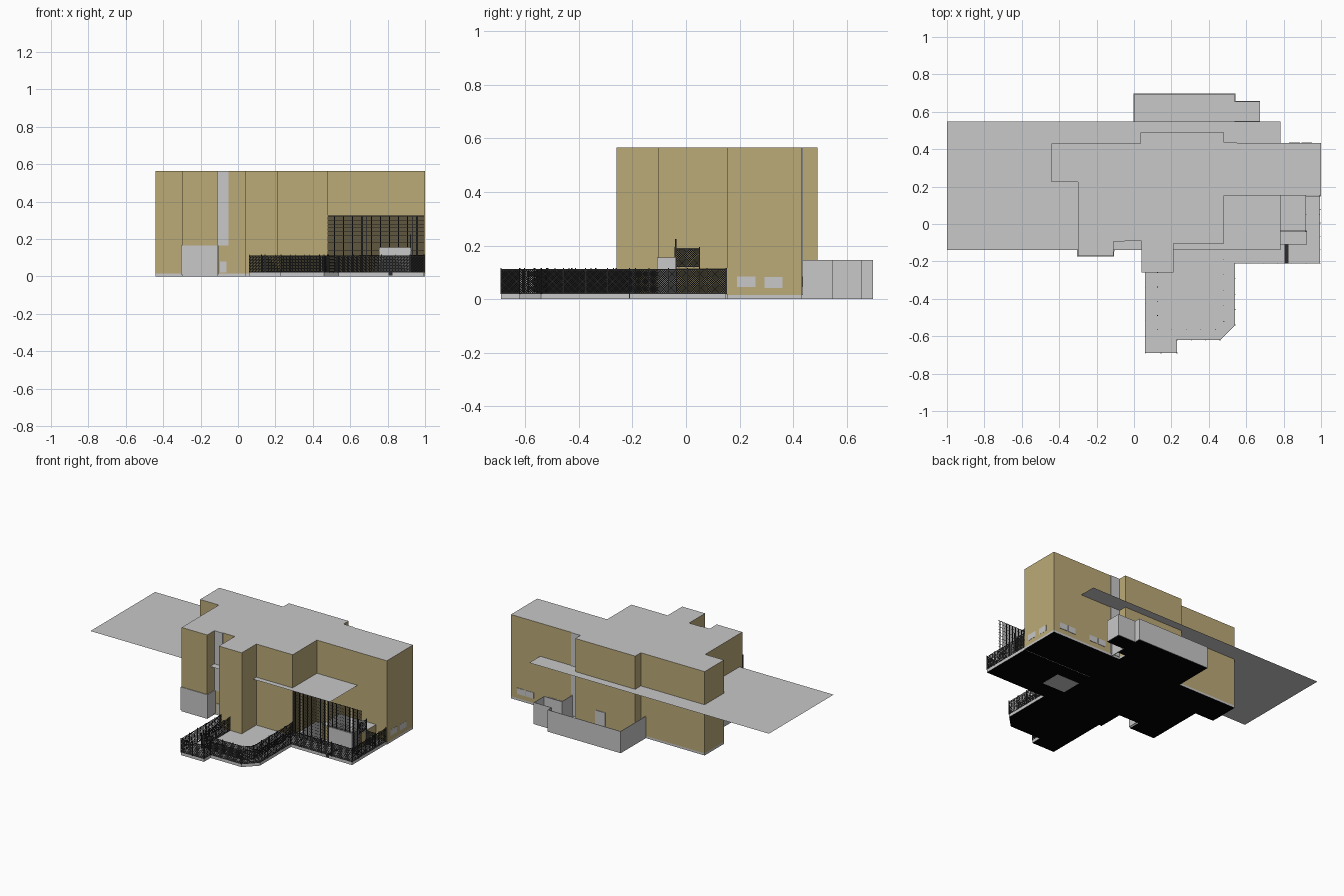
import bpy, bmesh, math
from mathutils import Vector

if "Cube" in bpy.data.objects:
    bpy.data.objects.remove(bpy.data.objects["Cube"])


def material(name, col):
    m = bpy.data.materials.new(name)
    m.diffuse_color = (*col, 1)
    m.use_nodes = True
    m.node_tree.nodes["Principled BSDF"].inputs["Base Color"].default_value = m.diffuse_color
    return m


TAN = material("tan_wall", (0.50, 0.40, 0.185))
GREY = material("light_grey", (0.58, 0.58, 0.58))
DARK = material("charcoal_wire", (0.025, 0.025, 0.025))
BLACK = material("black_underside", (0.0, 0.0, 0.0))


def finish(name, bm, mats):
    me = bpy.data.meshes.new(name)
    bm.to_mesh(me)
    bm.free()
    for m in mats:
        me.materials.append(m)
    ob = bpy.data.objects.new(name, me)
    bpy.context.collection.objects.link(ob)
    return ob


def prism(name, pts, z0, z1, side, top=None, bottom=None):
    """Extruded outline; colours chosen by face direction."""
    bm = bmesh.new()
    f = bm.faces.new([bm.verts.new((x, y, z0)) for x, y in pts])
    r = bmesh.ops.extrude_face_region(bm, geom=[f])
    vs = [v for v in r["geom"] if isinstance(v, bmesh.types.BMVert)]
    bmesh.ops.translate(bm, verts=vs, vec=(0, 0, z1 - z0))
    bmesh.ops.recalc_face_normals(bm, faces=bm.faces)
    for f in bm.faces:
        f.material_index = 1 if f.normal.z > 0.5 else 2 if f.normal.z < -0.5 else 0
    return finish(name, bm, [side, top or side, bottom or side])


def box(name, x0, x1, y0, y1, z0, z1, side, top=None):
    return prism(name, [(x0, y0), (x1, y0), (x1, y1), (x0, y1)], z0, z1, side, top)


def wall(name, path, z0, z1, mat, t=0.005):
    """Thin upright wall along a path."""
    bm = bmesh.new()
    lo = [bm.verts.new((x, y, z0)) for x, y in path]
    hi = [bm.verts.new((x, y, z1)) for x, y in path]
    for i in range(len(path) - 1):
        bm.faces.new((lo[i], lo[i + 1], hi[i + 1], hi[i]))
    ob = finish(name, bm, [mat])
    s = ob.modifiers.new("thickness", "SOLIDIFY")
    s.thickness = t
    s.offset = 0
    return ob


def fence(name, path, z0, z1, gap=0.008, w=0.003, upright=False, posts=True):
    """Wire mesh panels made of flat strips, with rails and posts."""
    bm = bmesh.new()
    h = z1 - z0
    for a, b in zip(path, path[1:]):
        a, b = Vector((*a, z0)), Vector((*b, z0))
        L = (b - a).length
        d = (b - a) / L
        n = Vector((-d.y, d.x, 0))

        def strip(u0, v0, u1, v1, w=w):
            e = Vector((u1 - u0, v1 - v0)).normalized() * w / 2
            cs = [(u0 - e.y, v0 + e.x), (u0 + e.y, v0 - e.x),
                  (u1 + e.y, v1 - e.x), (u1 - e.y, v1 + e.x)]
            bm.faces.new([bm.verts.new(a + d * u + Vector((0, 0, v))) for u, v in cs])

        if upright:
            for i in range(int(L / gap) + 1):
                strip(i * gap, 0, i * gap, h)
            for i in range(1, int(h / 0.02)):
                strip(0, i * 0.02, L, i * 0.02, 0.002)
        else:
            for i in range(int((L + h) / gap) + 1):
                u = i * gap - h
                lo, hi = max(u, 0), min(u + h, L)
                if hi - lo > 0.001:
                    strip(lo, lo - u, hi, hi - u)
                    strip(lo, h - lo + u, hi, h - hi + u)
        strip(0, 0.002, L, 0.002, 0.004)
        strip(0, h - 0.002, L, h - 0.002, 0.004)
        # square posts
        k = max(1, round(L / 0.08))
        for i in range(k + 1 if posts else 0):
            c = a + d * (L * i / k)
            r = bmesh.ops.create_cube(bm, size=1)["verts"]
            for v in r:
                v.co = c + d * v.co.x * 0.004 + n * v.co.y * 0.004 + \
                    Vector((0, 0, (v.co.z + 0.5) * (h + 0.005)))
    return finish(name, bm, [DARK])


# main building volume
plan = [(-.44, .43), (.035, .43), (.035, .49), (.48, .49), (.48, .432), (1, .432),
        (1, .153), (.48, .153), (.48, -.105), (.21, -.105), (.21, -.26), (.04, -.26),
        (.04, -.09), (-.11, -.09), (-.11, -.17), (-.30, -.17), (-.30, .225), (-.44, .225)]
prism("building", plan, .015, .565, TAN, GREY)
prism("building_base", plan, .001, .015, GREY, GREY, BLACK)

# thin horizontal canopy sheet passing through the building
bm = bmesh.new()
bm.faces.new([bm.verts.new((x, y, .342)) for x, y in
              [(-1, -.14), (.783, -.14), (.783, .547), (-1, .547)]])
finish("canopy_sheet", bm, [GREY])

# front terrace slab
edge = [(.06, -.25), (.06, -.69), (.23, -.69), (.23, -.62), (.46, -.62), (.54, -.54),
        (.54, -.21), (.995, -.21), (.995, .15)]
prism("terrace", edge + [(.48, .15), (.48, -.105), (.21, -.105), (.21, -.25)],
      .001, .02, GREY, GREY, BLACK)
box("underside_hatch", .48, .65, -.09, .05, 0, .003, GREY)

# mesh fences
fence("outer_fence", edge, .02, .112)
fence("inner_fence", [(.125, -.26), (.125, -.565), (.435, -.565), (.48, -.52),
                      (.48, -.105)], .02, .112)
fence("tall_screen", [(.48, -.105), (.995, -.105)], .02, .325, .006, .0035, True, False)

# raised landing, bin and railings behind the screen
box("landing", .65, .92, -.035, .153, .02, .115, TAN, GREY)
box("screen_box", .755, .925, -.109, -.04, .02, .155, GREY)
fence("landing_rail", [(.92, -.04), (.92, .05)], .12, .19)
fence("step_rail", [(.92, .05), (.99, .05)], .02, .115)
box("rail_post", .917, .923, -.041, -.035, .02, .225, DARK)
box("drain_strip", .805, .825, -.212, -.105, .005, .023, DARK)

# open walled yard at the back
yard = [(0, .43), (0, .695), (.54, .695), (.54, .655), (.672, .655), (.672, .548),
        (.54, .548), (.54, .432)]
wall("yard_wall", yard, .001, .147, GREY)
prism("yard_floor", yard[:-1] + [(.54, .49), (.035, .49), (.035, .43)],
      .001, .012, BLACK, GREY, BLACK)

# grey ground-floor cladding on the front left wing
wall("wing_cladding", [(-.302, .22), (-.302, -.172), (-.108, -.172), (-.108, -.09)],
     .01, .165, GREY, .006)

# tall glazing strips
box("front_glazing", -.11, -.05, -.094, -.088, .165, .565, GREY)
box("back_glazing", .48, .55, .43, .436, .015, .565, GREY)

# doors and windows
box("front_door", -.095, -.062, -.094, -.088, .02, .08, GREY)
box("back_door", .256, .33, .488, .494, .02, .125, GREY)
for i, (y0, y1, z) in enumerate([(.19, .26, .045), (.293, .36, .042)]):
    box(f"side_window_{i}", .997, 1.001, y0, y1, z, z + .04, GREY)
for i, x in enumerate([.83, .895, .59, .66]):
    box(f"back_window_{i}", x, x + .058, .43, .435, .045, .085, GREY)
